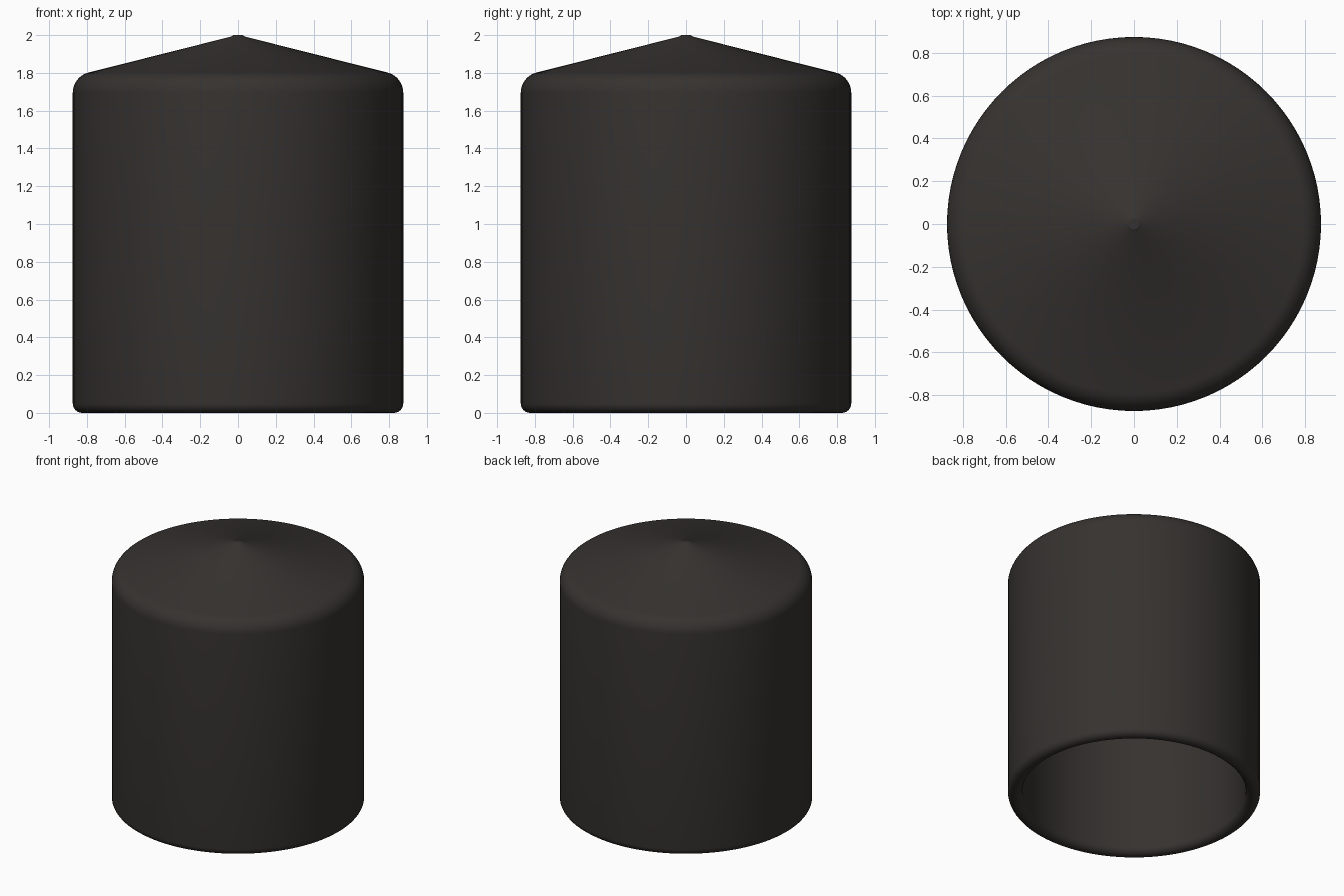
import bpy, bmesh, math

if "Cube" in bpy.data.objects:
    bpy.data.objects.remove(bpy.data.objects["Cube"])

SEGMENTS = 96


def arc(cx, cz, r, a0, a1, n):
    """Points of a fillet arc, angles in degrees."""
    return [(cx + r * math.cos(math.radians(a0 + (a1 - a0) * i / n)),
             cz + r * math.sin(math.radians(a0 + (a1 - a0) * i / n)))
            for i in range(n + 1)]


def lathe(name, profile):
    """Spin an (r, z) profile around z into a smooth solid."""
    bm = bmesh.new()
    verts = [bm.verts.new((r, 0, z)) for r, z in profile]
    edges = [bm.edges.new(pair) for pair in zip(verts, verts[1:])]
    bmesh.ops.spin(bm, geom=verts + edges, axis=(0, 0, 1), cent=(0, 0, 0),
                   angle=math.tau, steps=SEGMENTS)
    bmesh.ops.remove_doubles(bm, verts=bm.verts, dist=1e-4)
    bmesh.ops.recalc_face_normals(bm, faces=bm.faces)
    mesh = bpy.data.meshes.new(name)
    bm.to_mesh(mesh)
    bm.free()
    obj = bpy.data.objects.new(name, mesh)
    bpy.context.collection.objects.link(obj)
    bpy.context.view_layer.objects.active = obj
    obj.select_set(True)
    bpy.ops.object.shade_smooth_by_angle(angle=math.radians(30))
    return obj


# Cap: conical roof with a tiny blunt tip, rounded shoulder, hollow inside
slope = 75.5                                               # roof normal angle
profile = [(0, 2.0), (0.025, 2.0), (0.037, 1.992)]          # tip
profile += arc(0.765, 1.695, 0.11, slope, 0, 8)            # shoulder
profile += arc(0.825, 0.05, 0.05, 0, -90, 6)               # outer rim
profile += arc(0.825, 0.05, 0.05, -90, -180, 6)[1:]        # inner rim
profile += arc(0.745, 1.68, 0.03, 0, slope, 4)             # inner shoulder
profile += [(0, 1.90)]                                     # inner roof
cap = lathe("hollow_cap", profile)

# Near-black rubber
rubber = bpy.data.materials.new("dark_rubber")
rubber.diffuse_color = (0.036, 0.032, 0.029, 1)
rubber.use_nodes = True
rubber.node_tree.nodes["Principled BSDF"].inputs["Base Color"].default_value = rubber.diffuse_color
cap.data.materials.append(rubber)
